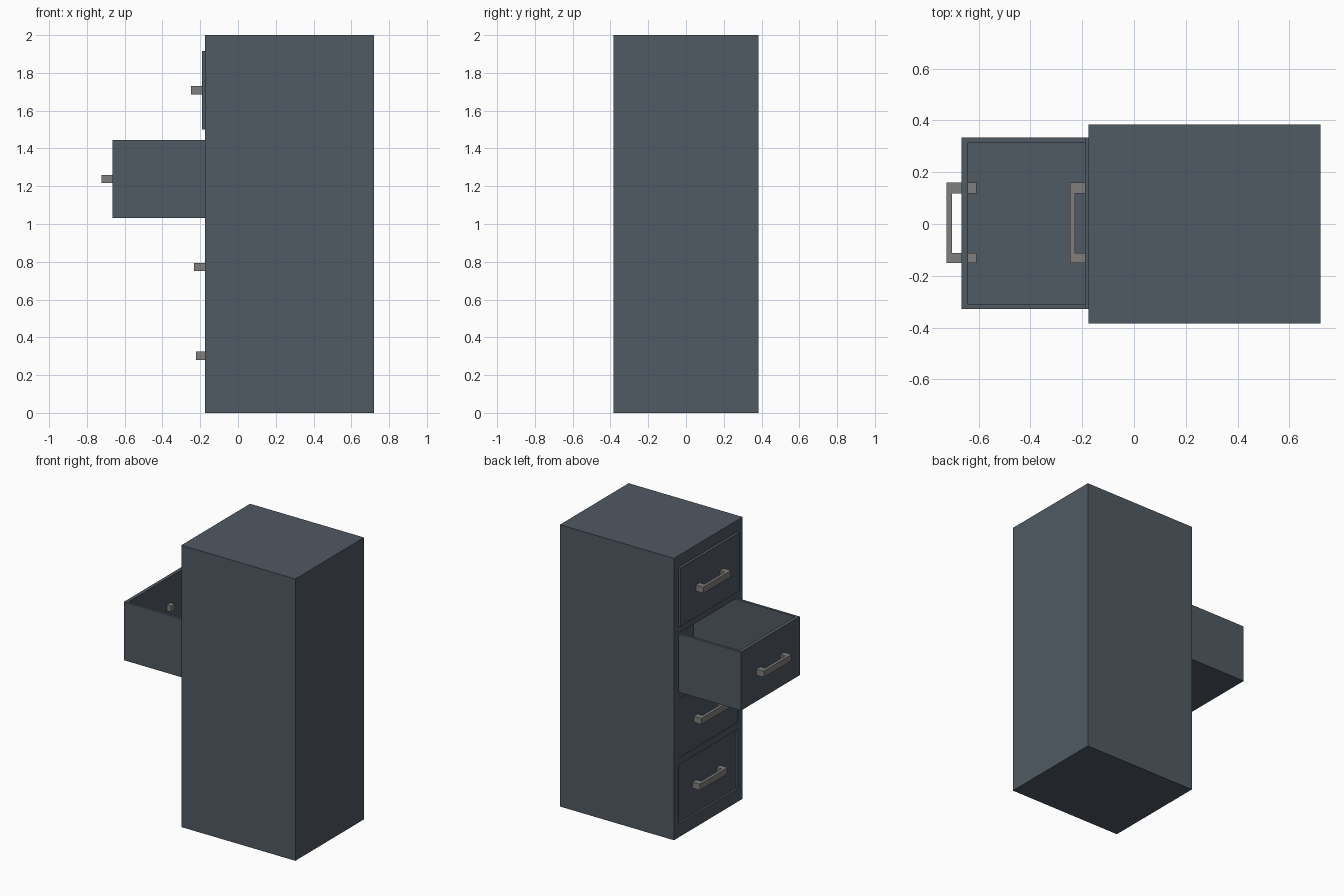
import bpy, bmesh
from mathutils import Matrix

if "Cube" in bpy.data.objects:
    bpy.data.objects.remove(bpy.data.objects["Cube"])


def material(name, rgb):
    m = bpy.data.materials.new(name)
    m.diffuse_color = (*rgb, 1)
    m.use_nodes = True
    m.node_tree.nodes["Principled BSDF"].inputs["Base Color"].default_value = m.diffuse_color
    return m


STEEL = material("dark_steel", (0.08, 0.10, 0.125))
METAL = material("handle_metal", (0.22, 0.21, 0.20))


def box(name, boxes, mat):
    """One object from a list of (min corner, max corner) boxes."""
    bm = bmesh.new()
    for lo, hi in boxes:
        size = [b - a for a, b in zip(lo, hi)]
        mid = [(a + b) / 2 for a, b in zip(lo, hi)]
        bmesh.ops.create_cube(bm, size=1, matrix=Matrix.Translation(mid) @ Matrix.Diagonal((*size, 1)))
    me = bpy.data.meshes.new(name)
    bm.to_mesh(me)
    bm.free()
    me.materials.append(mat)
    ob = bpy.data.objects.new(name, me)
    bpy.context.collection.objects.link(ob)
    return ob


def cut(ob, boxes):
    """Subtract boxes from an object."""
    cutter = box("cutter", boxes, STEEL)
    cutter.hide_render = True
    mod = ob.modifiers.new("cut", 'BOOLEAN')
    mod.operation = 'DIFFERENCE'
    mod.object = cutter
    bpy.context.view_layer.objects.active = ob
    bpy.ops.object.modifier_apply(modifier=mod.name)
    bpy.data.objects.remove(cutter)


FRONT, Y0, Y1 = -0.175, -0.328, 0.333      # cabinet front plane, drawer sides
HEIGHT, DEPTH, GAP = 0.415, 0.85, 0.003
# name, front position, bottom height
DRAWERS = [("top", -0.19, 1.50), ("open", -0.665, 1.031),
           ("third", -0.175, 0.565), ("bottom", -0.164, 0.095)]

# Cabinet body with one bay per drawer
cabinet = box("cabinet_body", [((FRONT, -0.385, 0), (0.72, 0.385, 2))], STEEL)
cut(cabinet, [((FRONT - 0.1, Y0 - GAP, z - GAP), (0.70, Y1 + GAP, z + HEIGHT + GAP))
              for _, _, z in DRAWERS])

for name, x, z in DRAWERS:
    # Open-topped drawer tray
    tray = box(name + "_drawer", [((x, Y0, z), (x + DEPTH, Y1, z + HEIGHT))], STEEL)
    cut(tray, [((x + 0.025, Y0 + 0.018, z + 0.02), (x + DEPTH - 0.025, Y1 - 0.018, z + HEIGHT + 0.1))])

    # Square pull handle whose legs pass through the drawer front
    hx, hz = x - 0.058, z + HEIGHT / 2
    handle = box(name + "_handle", [((hx, -0.15, hz - 0.022), (hx + 0.115, 0.16, hz + 0.022))], METAL)
    cut(handle, [((hx + 0.02, -0.111, hz - 0.1), (hx + 0.2, 0.118, hz + 0.1))])
